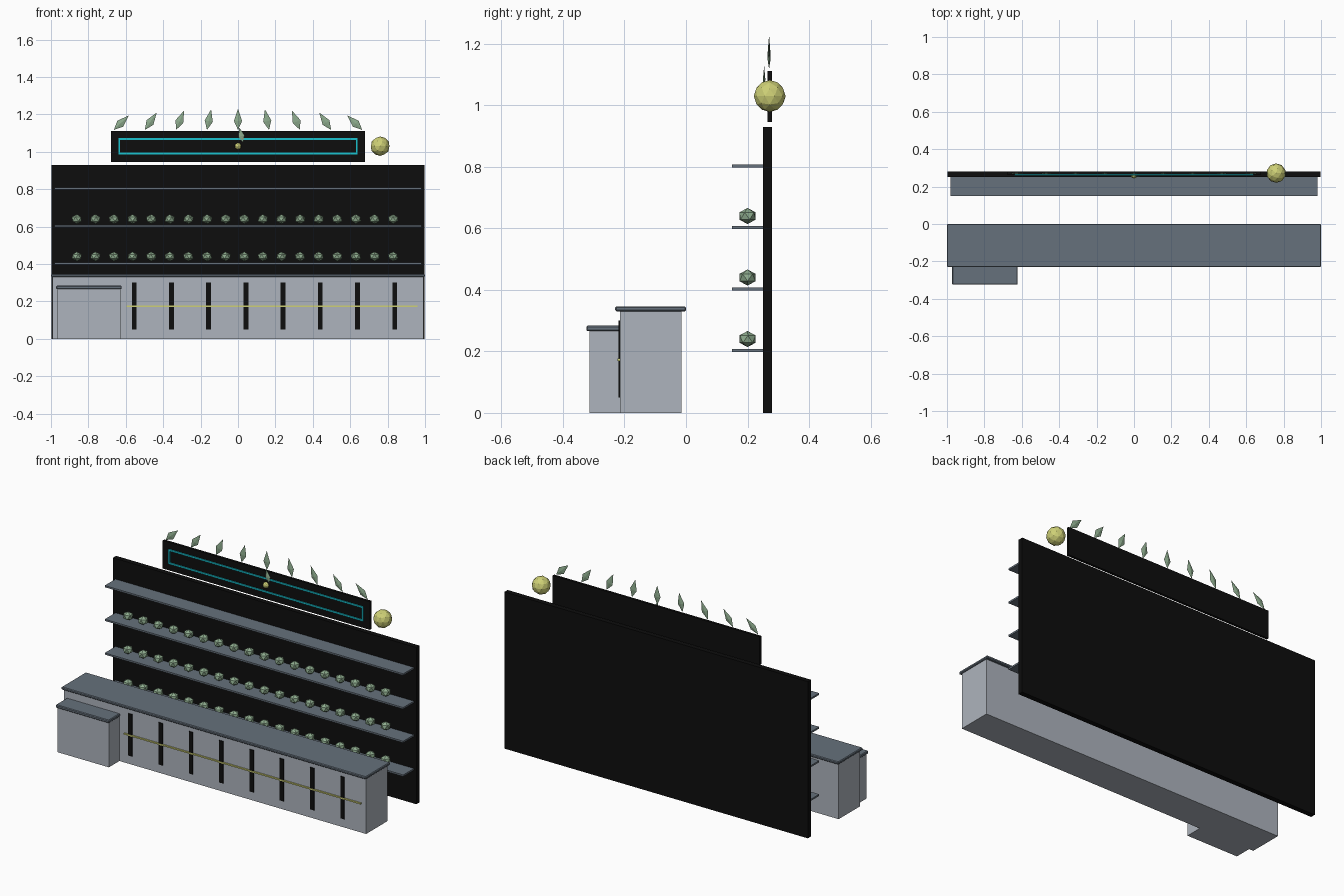
import bpy, bmesh, math, random
from mathutils import Matrix, Vector

if "Cube" in bpy.data.objects:
    bpy.data.objects.remove(bpy.data.objects["Cube"])

random.seed(4)


def material(name, r, g, b):
    """Flat colour from 0-255 display values."""
    m = bpy.data.materials.new(name)
    lin = [((c / 255 + 0.055) / 1.055) ** 2.4 if c > 10 else c / 255 / 12.92 for c in (r, g, b)]
    m.diffuse_color = (*lin, 1)
    m.use_nodes = True
    m.node_tree.nodes["Principled BSDF"].inputs["Base Color"].default_value = m.diffuse_color
    return m


BLACK = material("black", 13, 13, 13)
PANEL = material("pale grey", 174, 180, 189)
SLATE = material("slate", 102, 113, 124)
CYAN = material("cyan", 25, 195, 208)
YELLOW = material("soft yellow", 206, 208, 118)
GREEN = material("sage green", 142, 172, 142)


def finish(name, bm, mat):
    bmesh.ops.recalc_face_normals(bm, faces=bm.faces)
    me = bpy.data.meshes.new(name)
    bm.to_mesh(me)
    bm.free()
    me.materials.append(mat)
    ob = bpy.data.objects.new(name, me)
    bpy.context.collection.objects.link(ob)
    return ob


def add_box(bm, x, y, z):
    """Box from (min, max) pairs."""
    lo, hi = Vector((x[0], y[0], z[0])), Vector((x[1], y[1], z[1]))
    mat = Matrix.Translation((lo + hi) / 2) @ Matrix.Diagonal((*(hi - lo), 1))
    bmesh.ops.create_cube(bm, size=1, matrix=mat)


def boxes(name, mat, items, bevel=0):
    bm = bmesh.new()
    for item in items:
        add_box(bm, *item)
    ob = finish(name, bm, mat)
    if bevel:
        mod = ob.modifiers.new("edge", 'BEVEL')
        mod.width = bevel
        mod.segments = 1
    return ob


def ball(name, mat, pos, r, sub):
    bm = bmesh.new()
    bmesh.ops.create_icosphere(bm, subdivisions=sub, radius=r, matrix=Matrix.Translation(pos))
    return finish(name, bm, mat)


def add_leaf(bm, pos, length, half_w, half_t, tilt):
    """Thin pointed crystal leaf growing from pos, tilted in the xz plane."""
    mat = Matrix.Translation(pos) @ Matrix.Rotation(tilt, 4, 'Y')
    m = 0.43 * length
    pts = [(0, 0, 0), (0, 0, length), (half_w, 0, m), (0, half_t, m), (-half_w, 0, m), (0, -half_t, m)]
    v = [bm.verts.new(mat @ Vector(p)) for p in pts]
    for i in range(4):
        a, b = v[2 + i], v[2 + (i + 1) % 4]
        bm.faces.new((v[0], b, a))
        bm.faces.new((v[1], a, b))


# Counter and small side cabinet
boxes("counter_body", PANEL, [((-0.992, 0.992), (-0.215, -0.015), (0, 0.332))])
boxes("counter_top", SLATE, [((-1, 1), (-0.23, 0), (0.33, 0.346))], 0.004)
boxes("side_cabinet_body", PANEL, [((-0.964, -0.628), (-0.314, -0.214), (0, 0.268))])
boxes("side_cabinet_top", SLATE, [((-0.972, -0.622), (-0.324, -0.216), (0.266, 0.284))], 0.004)

# Counter front stripes and trim line
boxes("counter_stripes", BLACK,
      [((x - 0.013, x + 0.013), (-0.219, -0.214), (0.05, 0.30))
       for x in (-0.555 + 0.199 * i for i in range(8))])
boxes("counter_trim_line", YELLOW, [((-0.595, 0.96), (-0.222, -0.214), (0.169, 0.177))])

# Back wall and shelves
boxes("back_wall", BLACK, [((-0.996, 0.996), (0.25, 0.28), (0, 0.93))])
boxes("shelves", SLATE,
      [((-0.98, 0.98), (0.15, 0.251), (z - 0.002, z + 0.008)) for z in (0.2, 0.4, 0.6, 0.8)])

# Rows of faceted plants on the lower three shelves
bm = bmesh.new()
for z in (0.24, 0.44, 0.64):
    for i in range(18):
        bmesh.ops.create_icosphere(
            bm, subdivisions=1, radius=0.03,
            matrix=Matrix.Translation((-0.862 + 0.0995 * i, 0.2, z))
            @ Matrix.Rotation(random.uniform(0, math.tau), 4, 'Z')
            @ Matrix.Diagonal((1, 1, 0.87, 1)))
finish("shelf_plants", bm, GREEN)

# Sign board with glowing frame
boxes("sign_board", BLACK, [((-0.68, 0.68), (0.265, 0.28), (0.945, 1.112))])
fy = (0.259, 0.266)
boxes("sign_frame", CYAN,
      [((-0.64, 0.64), fy, (z - 0.005, z + 0.005)) for z in (0.99, 1.068)]
      + [((x - 0.005, x + 0.005), fy, (0.99, 1.068)) for x in (-0.635, 0.635)])

# Emblem on the sign: dot with one leaf
ball("sign_dot", YELLOW, (0, 0.262, 1.03), 0.018, 2)
bm = bmesh.new()
add_leaf(bm, (0.027, 0.254, 1.05), 0.082, 0.017, 0.004, math.radians(-14))
finish("sign_leaf", bm, GREEN)

# Crown of leaves leaning towards the middle
bm = bmesh.new()
for i in range(-4, 5):
    add_leaf(bm, (0.166 * i, 0.27, 1.117), 0.112, 0.022, 0.005, math.radians(-11.5 * i))
finish("crown_leaves", bm, GREEN)

# Lamp globe beside the sign
ball("globe", YELLOW, (0.76, 0.272, 1.03), 0.052, 2)
